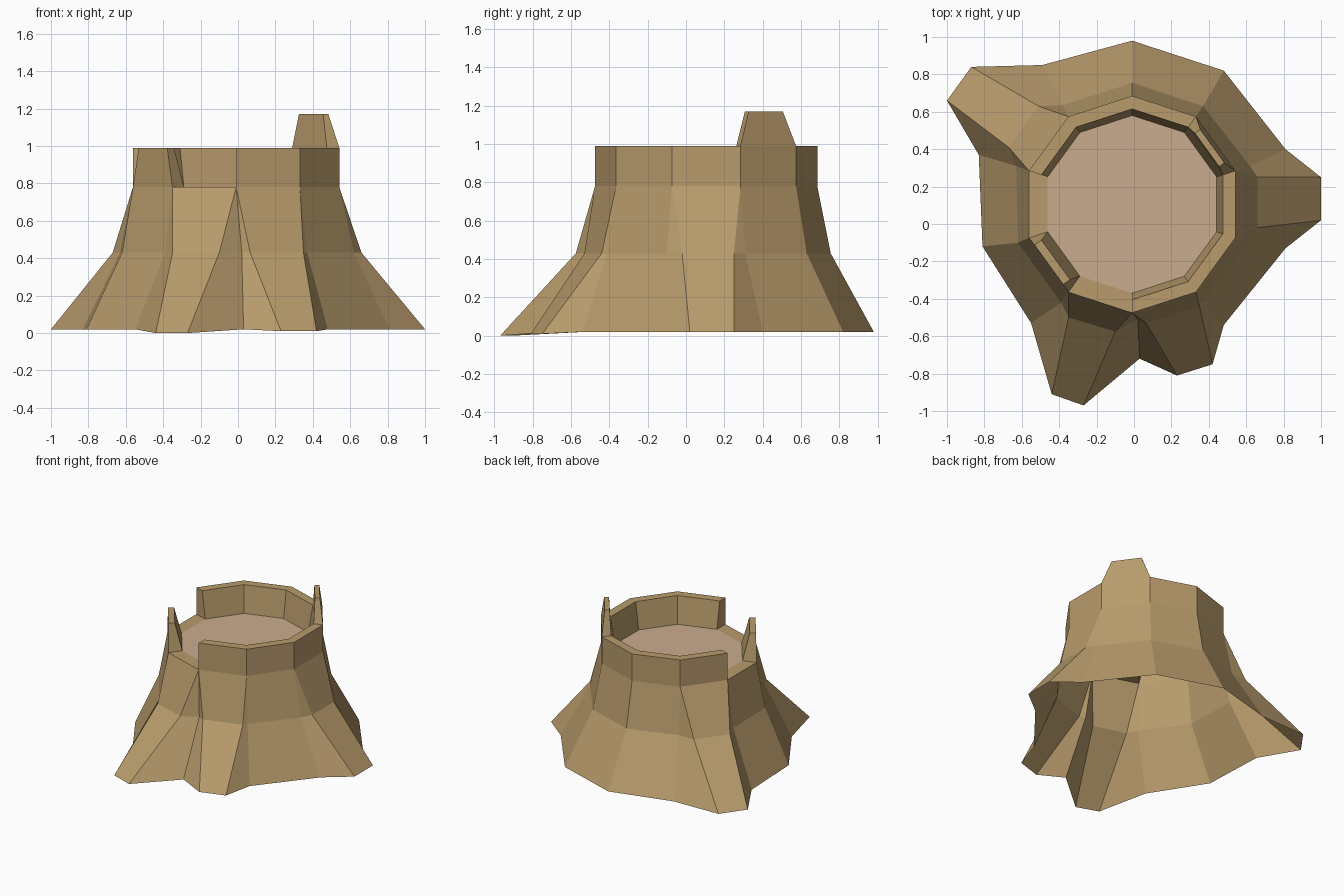
import bpy, bmesh, math
from mathutils import Vector

if "Cube" in bpy.data.objects:
    bpy.data.objects.remove(bpy.data.objects["Cube"])

CX, CY = -0.01, 0.105          # axis of the stump
LEDGE, RIM, SPIKE = 0.78, 0.99, 1.17


def material(name, rgb):
    m = bpy.data.materials.new(name)
    m.diffuse_color = (*rgb, 1)
    m.use_nodes = True
    m.node_tree.nodes["Principled BSDF"].inputs["Base Color"].default_value = m.diffuse_color
    return m


bark = material("bark_tan", (0.48, 0.33, 0.15))
wood = material("cut_wood", (0.59, 0.41, 0.27))


def corner(k, r, z):
    """Corner k of a ten-sided ring, clockwise from the back."""
    a = math.radians(90 - 36 * k)
    return Vector((CX + r * math.cos(a), CY + r * math.sin(a), z))


def add_face(bm, pts, direction):
    """Add a face whose normal points along direction."""
    f = bm.faces.new([bm.verts.new(p) for p in pts])
    f.normal_update()
    if f.normal.dot(direction) < 0:
        f.normal_flip()


def finish(name, bm, mat):
    bmesh.ops.remove_doubles(bm, verts=bm.verts, dist=0.0005)
    me = bpy.data.meshes.new(name)
    bm.to_mesh(me)
    bm.free()
    me.materials.append(mat)
    bpy.context.collection.objects.link(bpy.data.objects.new(name, me))


# Flared trunk: (ring corner at top, middle x y, ground x y z); roots repeat top corners
profile = [
    (0, -.01, .755, -.01, .98, .02), (1, .37, .63, .48, .82, .02),
    (2, .62, .31, .81, .40, .02),
    (2, .66, .25, 1.0, .25, .02), (3, .66, -.02, 1.0, .02, .02),      # right root
    (3, .62, -.10, .81, -.13, .02), (4, .37, -.41, .48, -.54, .02),
    (4, .35, -.44, .42, -.75, .01), (5, .065, -.53, .23, -.81, .01),  # front right root
    (5, .02, -.51, .03, -.72, .02),
    (5, -.10, -.575, -.27, -.97, 0), (6, -.35, -.50, -.44, -.91, 0),  # front left root
    (6, -.39, -.42, -.55, -.53, .02), (7, -.62, -.10, -.81, -.12, .02),
    (8, -.63, .31, -.83, .37, .02),
    (8, -.67, .41, -1.0, .66, .02), (9, -.51, .63, -.87, .84, .02),   # back left root
    (9, -.38, .635, -.49, .85, .02),
]
bm = bmesh.new()
cols = []
for k, mx, my, gx, gy, gz in profile:
    cols.append([Vector((gx, gy, gz)), Vector((mx, my, .43)), corner(k, .58, LEDGE), k])
for i, a in enumerate(cols):
    b = cols[(i + 1) % len(cols)]
    bm.faces.new([bm.verts.new(p) for p in (a[0], a[1], b[1], b[0])])
    upper = [a[1], a[2], b[2], b[1]] if a[3] != b[3] else [a[1], a[2], b[1]]
    bm.faces.new([bm.verts.new(p) for p in upper])
finish("trunk_and_roots", bm, bark)

# Broken rim: full segments, two gaps, a short splinter and a tall splinter
GAPS, SHORT, TALL = (5, 7), 6, 1
UP = Vector((0, 0, 1))


def wall(bm, lo, hi, out, caps):
    """Wall piece from corner lists (outer a, outer b, inner b, inner a)."""
    along = lo[1] - lo[0]
    add_face(bm, [lo[0], lo[1], hi[1], hi[0]], out)
    add_face(bm, [lo[3], lo[2], hi[2], hi[3]], -out)
    if caps[0]:
        add_face(bm, [lo[0], lo[3], hi[3], hi[0]], -along)
    if caps[1]:
        add_face(bm, [lo[1], lo[2], hi[2], hi[1]], along)


def narrow_top(k, outer, inner, half, z):
    """Four corners of a splinter tip centred on segment k."""
    a = math.radians(72 - 36 * k)
    n = Vector((math.cos(a), math.sin(a), 0))
    t = Vector((math.sin(a), -math.cos(a), 0))
    c = Vector((CX, CY, z))
    return [c + n * outer - t * half, c + n * outer + t * half,
            c + n * inner + t * half, c + n * inner - t * half]


bm = bmesh.new()
broken = GAPS + (SHORT,)
for k in range(10):
    a = math.radians(72 - 36 * k)
    out = Vector((math.cos(a), math.sin(a), 0))
    low = [corner(k, .58, LEDGE), corner(k + 1, .58, LEDGE),
           corner(k + 1, .475, LEDGE), corner(k, .475, LEDGE)]
    if k in GAPS:
        add_face(bm, low, UP)
        continue
    if k == SHORT:
        top = narrow_top(k, .55, .505, .13, RIM)
        wall(bm, low, top, out, (True, True))
        add_face(bm, top, UP)
        continue
    top = [corner(k, .58, RIM), corner(k + 1, .58, RIM),
           corner(k + 1, .51, RIM), corner(k, .51, RIM)]
    wall(bm, low, top, out, ((k - 1) % 10 in broken, (k + 1) % 10 in broken))
    if k == TALL:
        tip = narrow_top(k, .53, .495, .11, SPIKE)
        wall(bm, top, tip, out, (True, True))
        add_face(bm, tip, UP)
    else:
        add_face(bm, top, UP)
finish("broken_rim", bm, bark)

# Cut wood floor inside the rim
bm = bmesh.new()
add_face(bm, [corner(k, .475, LEDGE) for k in range(10)], UP)
finish("cut_wood_floor", bm, wood)
